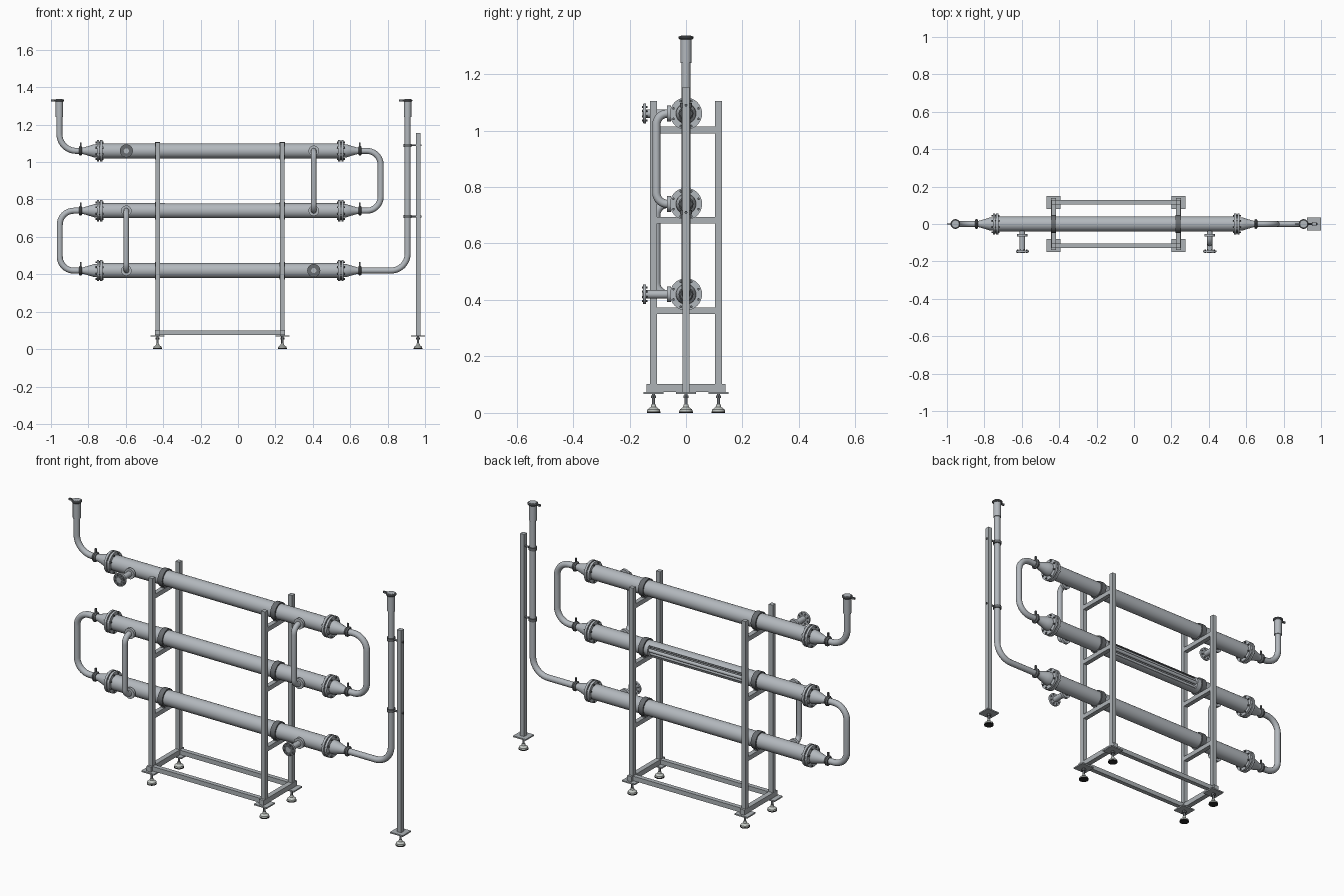
import bpy, bmesh, math
from mathutils import Vector, Matrix

if "Cube" in bpy.data.objects:
    bpy.data.objects.remove(bpy.data.objects["Cube"], do_unlink=True)


def material(name, r, g, b):
    m = bpy.data.materials.new(name)
    m.use_nodes = True
    m.diffuse_color = (r, g, b, 1)
    m.node_tree.nodes["Principled BSDF"].inputs["Base Color"].default_value = (r, g, b, 1)
    return m


STEEL = material("brushed steel", 0.45, 0.48, 0.51)
FRAME = material("frame steel", 0.42, 0.45, 0.47)
DARK = material("dark fittings", 0.14, 0.15, 0.16)
BLACK = material("black rubber", 0.02, 0.02, 0.02)
FOOT = material("pale foot", 0.55, 0.58, 0.55)
X, Y, Z = Vector((1, 0, 0)), Vector((0, 1, 0)), Vector((0, 0, 1))
parts = []


def finish(name, bm, mat):
    bmesh.ops.recalc_face_normals(bm, faces=bm.faces)
    me = bpy.data.meshes.new(name)
    bm.to_mesh(me)
    bm.free()
    me.materials.append(mat)
    ob = bpy.data.objects.new(name, me)
    bpy.context.collection.objects.link(ob)
    parts.append(ob)
    return ob


def box(name, center, size, mat=FRAME):
    bm = bmesh.new()
    bmesh.ops.create_cube(bm, size=1)
    bmesh.ops.scale(bm, vec=size, verts=bm.verts)
    bmesh.ops.translate(bm, vec=center, verts=bm.verts)
    return finish(name, bm, mat)


def lathe(name, profile, origin, axis=Z, mat=STEEL, start=0, sweep=360, steps=32):
    """Turn (radius, distance) points about an axis; the closed ends lie on the axis."""
    bm = bmesh.new()
    vs = [bm.verts.new((r, 0, t)) for r, t in profile]
    es = [bm.edges.new(p) for p in zip(vs, vs[1:])]
    if sweep < 360:
        es.append(bm.edges.new((vs[-1], vs[0])))
        es = list(bm.faces.new(vs).edges) + list(bm.faces)
    bmesh.ops.rotate(bm, cent=(0, 0, 0), matrix=Matrix.Rotation(math.radians(start), 3, 'Z'), verts=bm.verts)
    bmesh.ops.spin(bm, geom=vs + es, cent=(0, 0, 0), axis=Z, angle=math.radians(sweep), steps=steps)
    bmesh.ops.remove_doubles(bm, verts=bm.verts, dist=1e-5)
    turn = Z.rotation_difference(axis).to_matrix().to_4x4()
    bmesh.ops.transform(bm, matrix=Matrix.Translation(origin) @ turn, verts=bm.verts)
    return finish(name, bm, mat)


def disc(name, origin, axis, r, length, mat=STEEL, steps=32):
    return lathe(name, [(0, 0), (r, 0), (r, length), (0, length)], origin, axis, mat, steps=steps)


def pipe(name, points, bend, radius=0.016, mat=STEEL):
    """Round pipe along corner points with rounded bends."""
    pts = [Vector(p) for p in points]
    path = [pts[0]]
    for a, b, c in zip(pts, pts[1:], pts[2:]):
        u, v = (a - b).normalized(), (c - b).normalized()
        centre = b + (u + v) * bend
        for i in range(11):
            t = math.pi / 2 * i / 10
            path.append(centre - v * bend * math.cos(t) - u * bend * math.sin(t))
    path.append(pts[-1])
    cu = bpy.data.curves.new(name, 'CURVE')
    cu.dimensions = '3D'
    cu.bevel_depth, cu.bevel_resolution, cu.use_fill_caps = radius, 4, True
    sp = cu.splines.new('POLY')
    sp.points.add(len(path) - 1)
    for q, p in zip(sp.points, path):
        q.co = (*p, 1)
    tmp = bpy.data.objects.new(name + "_path", cu)
    bpy.context.collection.objects.link(tmp)
    bpy.context.view_layer.update()
    me = bpy.data.meshes.new_from_object(tmp.evaluated_get(bpy.context.evaluated_depsgraph_get()))
    bpy.data.objects.remove(tmp)
    bm = bmesh.new()
    bm.from_mesh(me)
    bpy.data.meshes.remove(me)
    return finish(name, bm, mat)


def clamp(name, origin, axis, wing):
    """Hygienic clamp ring with a wing nut."""
    o = Vector(origin)
    lathe(name, [(0, -.009), (.021, -.009), (.026, -.003), (.026, .003), (.021, .009), (0, .009)], o, axis, DARK)
    size = [.008 + .022 * abs(w) for w in wing]
    box(name + "_wing", o + wing * .03, size, DARK)


def bolts(name, origin, axis, ring, length, r=.005, count=8):
    side = Y if axis == X else X
    for i in range(count):
        off = Matrix.Rotation(math.tau * (i + .5) / count, 3, axis) @ side * ring
        disc(name, Vector(origin) + off, axis, r, length, DARK, 6)


# Heat exchanger tubes with end flanges, reducers and clamps
levels = {"lower": .42, "middle": .74, "upper": 1.06}
posts_x = (-.43, .237)
L, R = -.74, .55
for lv, z in levels.items():
    if lv == "middle":
        w0, w1 = -.39, .2
        disc("middle_shell_left", (L, 0, z), X, .04, w0 - L)
        disc("middle_shell_right", (w1, 0, z), X, .04, R - w1)
        wall = [(.04, 0), (.04, w1 - w0), (.036, w1 - w0), (.036, 0)]
        lathe("cutaway_shell", wall, (w0, 0, z), X, STEEL, 135, 260)
        disc("inner_tube", (w0, 0, z), X, .009, w1 - w0, steps=16)
        for i in range(6):
            a = math.tau * i / 6
            disc("inner_tube", (w0, .023 * math.cos(a), z + .023 * math.sin(a)), X, .009, w1 - w0, steps=16)
    else:
        disc(lv + "_shell", (L, 0, z), X, .04, R - L)
    for end, x, s in (("left", L, -1), ("right", R, 1)):
        n = lv + "_" + end
        for k in (-1, 1):
            disc(n + "_flange", (x + k * .009 - .006, 0, z), X, .057, .012)
        disc(n + "_gasket", (x - .004, 0, z), X, .05, .008, DARK)
        bolts(n + "_bolt", (x - .021, 0, z), X, .048, .042)
        lathe(n + "_reducer", [(0, .012), (.036, .012), (.035, .03), (.03, .045), (.021, .075), (.017, .09),
                               (.017, .1), (0, .1)], (x, 0, z), X * s)
        clamp(n + "_clamp", (x + s * .102, 0, z), X, Z)
    for px in posts_x:
        disc(lv + "_strap", (px - .014, 0, z), X, .047, .028, DARK)

# Product pipework at the ends
lo, mid, hi = levels.values()
top = 1.33
pipe("right_return_bend", [(.65, 0, hi), (.763, 0, hi), (.763, 0, mid), (.65, 0, mid)], .075)
pipe("left_return_bend", [(-.84, 0, mid), (-.953, 0, mid), (-.953, 0, lo), (-.84, 0, lo)], .075)
pipe("outlet_pipe", [(-.84, 0, hi), (-.955, 0, hi), (-.955, 0, top)], .09)
pipe("inlet_pipe", [(.65, 0, lo), (.907, 0, lo), (.907, 0, top)], .09)
for n, x in (("outlet", -.955), ("inlet", .907)):
    disc(n + "_sleeve", (x, 0, 1.24), Z, .0195, .088)
    lathe(n + "_collar", [(0, 0), (.022, 0), (.026, .004), (.026, .009), (.022, .012), (0, .012)],
          (x, 0, 1.323), Z, DARK)
    disc(n + "_cap", (x, 0, 1.332), Z, .018, .004)
    box(n + "_collar_wing", (x - .034, 0, 1.329), (.022, .008, .01), DARK)

# Front nozzles on the shells, open to the front
for n, x, z in (("upper", -.597, hi), ("lower", .405, lo)):
    disc(n + "_nozzle", (x, -.03, z), -Y, .015, .12)
    disc(n + "_nozzle_neck_flange", (x, -.053, z), -Y, .028, .014)
    disc(n + "_nozzle_flange", (x, -.141, z), -Y, .035, .01)
    disc(n + "_nozzle_face", (x, -.15, z), -Y, .034, .003, DARK)
    disc(n + "_nozzle_bore", (x, -.15, z), -Y, .014, .004)
    bolts(n + "_nozzle_bolt", (x, -.156, z), Y, .026, .02, .004)

# Jumper pipes linking neighbouring shells
for n, x, a, b in (("left", -.597, mid, lo), ("right", .405, hi, mid)):
    pipe(n + "_jumper", [(x, -.03, a), (x, -.105, a), (x, -.105, b), (x, -.03, b)], .04, .0145)
    for z in (a, b):
        disc(n + "_jumper_flange", (x, -.053, z), -Y, .028, .014)


def foot(name, x, y):
    """Base plate on a threaded levelling foot."""
    box(name + "_plate", (x, y, .07), (.075, .07, .007))
    disc(name + "_thread", (x, y, .015), Z, .006, .055, DARK, 12)
    disc(name + "_nut", (x, y, .052), Z, .011, .01, DARK, 6)
    lathe(name + "_cone", [(0, .004), (.023, .004), (.022, .012), (.01, .021), (.008, .03), (0, .03)],
          (x, y, 0), Z, FOOT)
    disc(name + "_pad", (x, y, 0), Z, .024, .005, BLACK)


# Support frame
T, PY = .024, .115
for x in posts_x:
    for y in (-PY, PY):
        box("frame_post", (x, y, .589), (T, T, 1.032))
        foot("frame_foot", x, y)
    for z in levels.values():
        box("cross_bar", (x, 0, z - .058), (T, 2 * PY - T, T))
        box("saddle", (x, 0, z - .044), (T, .05, .012), DARK)
    box("base_cross_bar", (x, 0, .088), (T * 1.1, .28, .027))
for y in (-PY, PY):
    box("base_rail", (sum(posts_x) / 2, y, .088), (posts_x[1] - posts_x[0], T, T))

# Separate side post holding the inlet pipe
SX = .9625
box("side_post", (SX, 0, .613), (T, T, 1.084))
foot("side_foot", SX, 0)
for z in (.71, 1.09):
    disc("pipe_bracket_ring", (.907, 0, z - .008), Z, .021, .016, DARK)
    disc("pipe_bracket_rod", (.907, 0, z), X, .005, .073, DARK, 12)

# Smooth shading with sharp edges kept
bpy.ops.object.select_all(action='DESELECT')
for ob in parts:
    ob.select_set(True)
bpy.context.view_layer.objects.active = parts[0]
bpy.ops.object.shade_smooth_by_angle(angle=math.radians(35))
